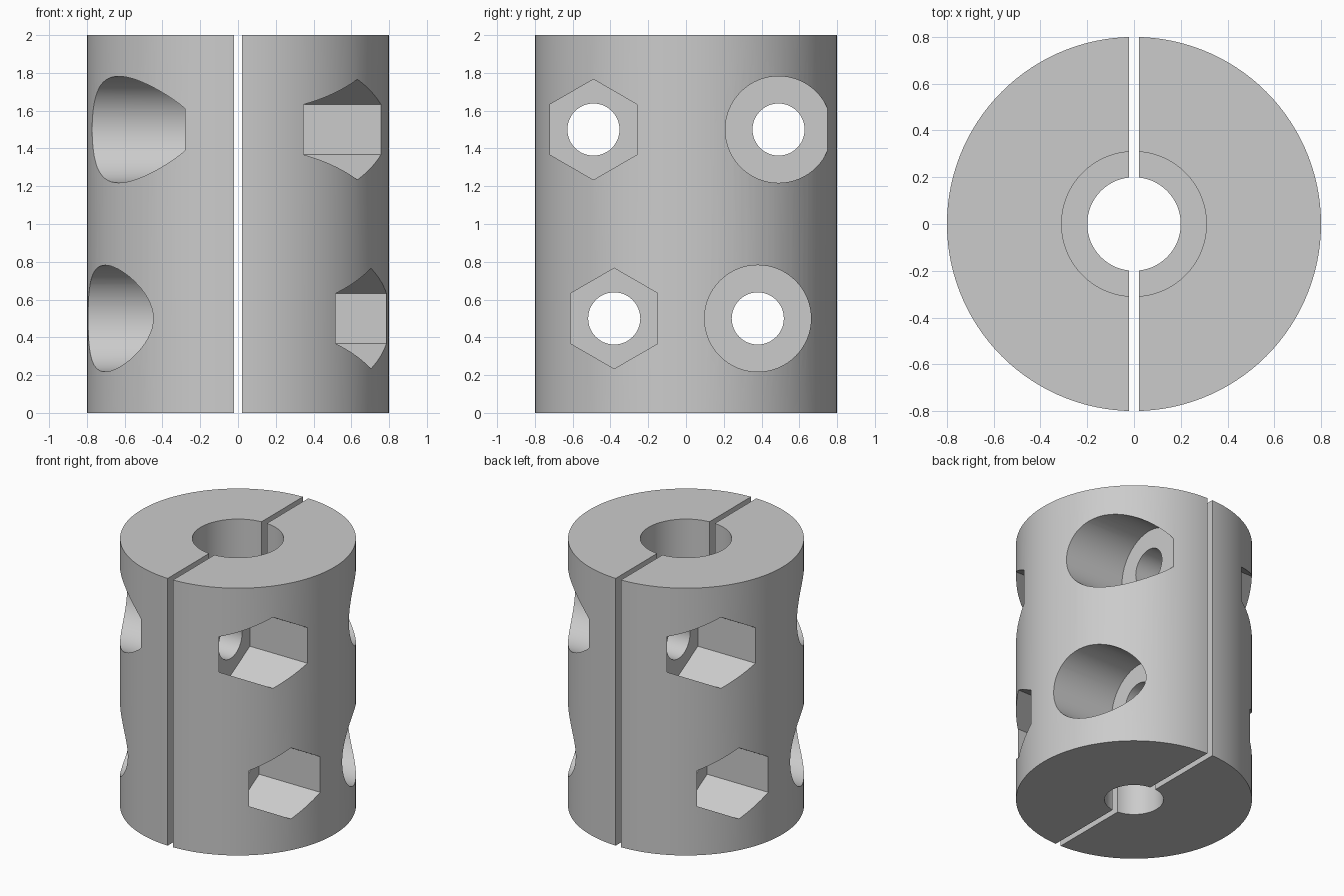
import bpy, bmesh, math
from mathutils import Matrix

if "Cube" in bpy.data.objects:
    bpy.data.objects.remove(bpy.data.objects["Cube"])

RADIUS, HEIGHT, GAP = 0.8, 2.0, 0.022
SEAT_X = 0.28                      # depth plane of the screw and nut seats

grey = bpy.data.materials.new("steel grey")
grey.use_nodes = True
grey.diffuse_color = (0.6, 0.6, 0.6, 1)
grey.node_tree.nodes["Principled BSDF"].inputs["Base Color"].default_value = (0.6, 0.6, 0.6, 1)


def add_object(name, bm):
    mesh = bpy.data.meshes.new(name)
    bm.to_mesh(mesh)
    bm.free()
    obj = bpy.data.objects.new(name, mesh)
    bpy.context.collection.objects.link(obj)
    return obj


def prism(name, radius, sides, start, end, matrix=Matrix()):
    """Regular prism along local z from start to end, first corner on local x."""
    bm = bmesh.new()
    ring = [bm.verts.new((radius * math.cos(math.tau * i / sides),
                          radius * math.sin(math.tau * i / sides), start))
            for i in range(sides)]
    base = bm.faces.new(ring)
    top = bmesh.ops.extrude_face_region(bm, geom=[base])["geom"]
    bmesh.ops.translate(bm, vec=(0, 0, end - start),
                        verts=[v for v in top if isinstance(v, bmesh.types.BMVert)])
    bmesh.ops.transform(bm, matrix=matrix, verts=bm.verts)
    bmesh.ops.recalc_face_normals(bm, faces=bm.faces)
    return add_object(name, bm)


def cross_prism(name, radius, sides, start, end, y, z):
    """Prism lying along x, with its first corner on the vertical."""
    turn = Matrix.Translation((0, y, z)) @ Matrix.Rotation(math.pi / 2, 4, "Y")
    return prism(name, radius, sides, start, end, turn)


# Solid clamp body and everything to be cut from it
half = prism("clamp_half_left", RADIUS, 120, 0, HEIGHT)
bm = bmesh.new()
bmesh.ops.create_cube(bm, size=2)
bmesh.ops.transform(bm, matrix=Matrix.Translation((GAP - 1, 0, 1)) @ Matrix.Diagonal((1, 1, 1.5, 1)),
                    verts=bm.verts)
cutters = [add_object("split_cutter", bm),
           prism("small_bore_cutter", 0.2, 64, -0.2, 1.2),
           prism("large_bore_cutter", 0.31, 64, 1, HEIGHT + 0.2)]
for z, offset in ((1.5, 0.49), (0.5, 0.38)):
    cutters += [cross_prism("nut_pocket_cutter", 0.266, 6, SEAT_X, 1, -offset, z),
                cross_prism("screw_head_cutter", 0.282, 64, SEAT_X, 1, offset, z)]
    cutters += [cross_prism("screw_hole_cutter", 0.138, 48, -0.2, 1, y, z)
                for y in (-offset, offset)]

for cutter in cutters:
    cutter.hide_render = True
    cut = half.modifiers.new(cutter.name, "BOOLEAN")
    cut.operation = "DIFFERENCE"
    cut.solver = "EXACT"
    cut.object = cutter

# Bake the cuts and drop the helpers
bpy.context.view_layer.update()
baked = bpy.data.meshes.new_from_object(half.evaluated_get(bpy.context.evaluated_depsgraph_get()))
half.modifiers.clear()
half.data = baked
for cutter in cutters:
    bpy.data.objects.remove(cutter)
baked.materials.clear()
baked.materials.append(grey)

bpy.ops.object.select_all(action="DESELECT")
half.select_set(True)
bpy.context.view_layer.objects.active = half
bpy.ops.object.shade_smooth_by_angle(angle=math.radians(30))

# The other half is the same part turned half way round
other = half.copy()
other.data = half.data.copy()
other.name = "clamp_half_right"
other.rotation_euler.z = math.pi
bpy.context.collection.objects.link(other)
